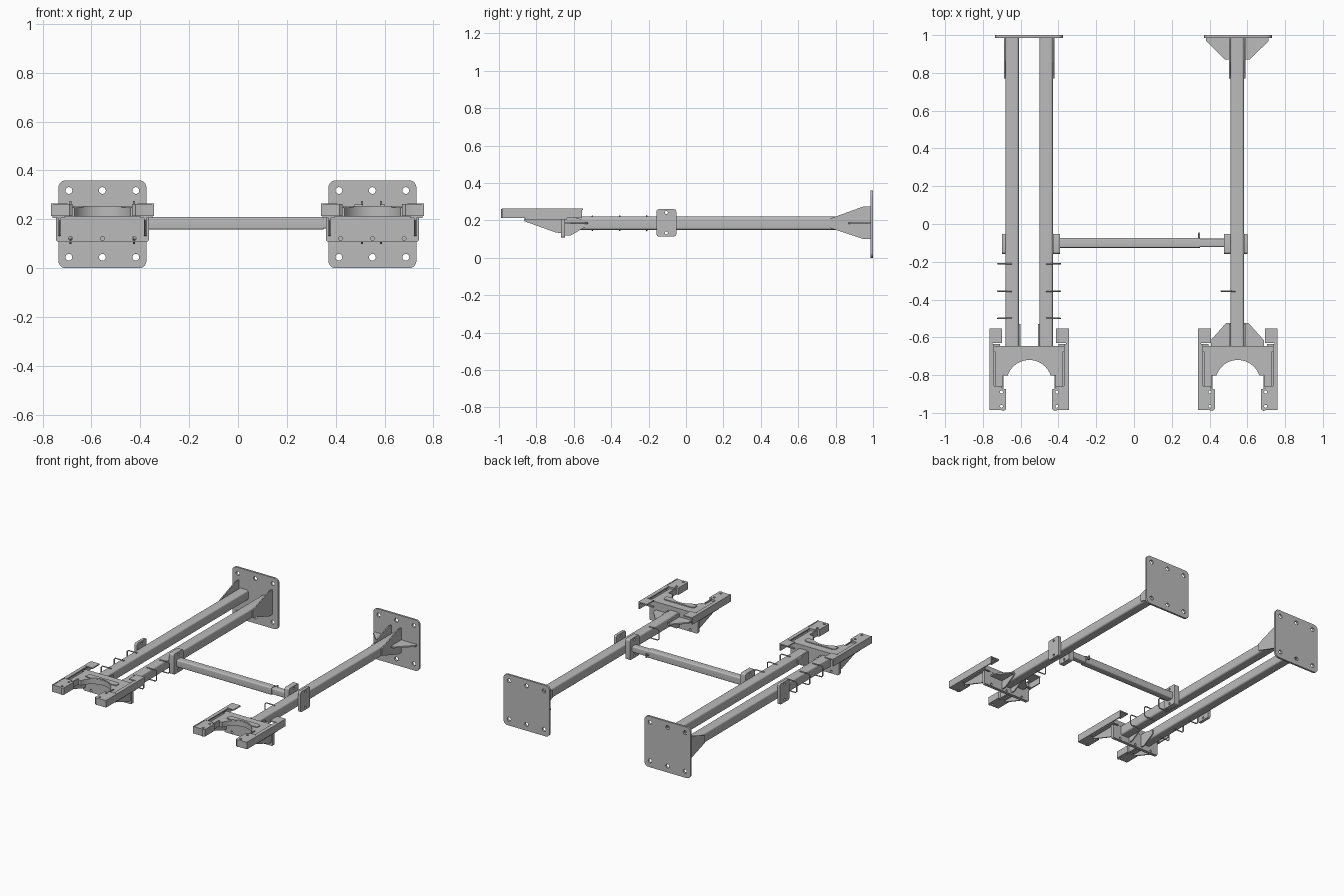
import bpy, bmesh
from math import pi, cos, sin
from mathutils import Matrix

if "Cube" in bpy.data.objects:
    bpy.data.objects.remove(bpy.data.objects["Cube"])

steel = bpy.data.materials.new("grey_steel")
steel.use_nodes = True
steel.diffuse_color = (0.5, 0.5, 0.5, 1)
steel.node_tree.nodes["Principled BSDF"].inputs["Base Color"].default_value = (0.5, 0.5, 0.5, 1)

# Local (u, v, thickness) mapped to world axes
AXES = {
    "x": Matrix(((0, 0, 1, 0), (1, 0, 0, 0), (0, 1, 0, 0), (0, 0, 0, 1))),
    "y": Matrix(((1, 0, 0, 0), (0, 0, 1, 0), (0, 1, 0, 0), (0, 0, 0, 1))),
    "z": Matrix.Identity(4),
}


def add_object(name, data):
    ob = bpy.data.objects.new(name, data)
    bpy.context.collection.objects.link(ob)
    return ob


def arc(cu, cv, r, a0, a1, n):
    return [(cu + r * cos(a0 + (a1 - a0) * i / n), cv + r * sin(a0 + (a1 - a0) * i / n))
            for i in range(n + 1)]


def round_rect(u0, u1, v0, v1, r):
    pts = []
    corners = ((u1 - r, v1 - r), (u0 + r, v1 - r), (u0 + r, v0 + r), (u1 - r, v0 + r))
    for k, (u, v) in enumerate(corners):
        pts += arc(u, v, r, k * pi / 2, (k + 1) * pi / 2, 6)
    return pts


def plate(name, axis, lo, hi, outline, holes=(), hole_r=0.014):
    """Flat profile with round holes, extruded from lo to hi along an axis."""
    curve = bpy.data.curves.new(name, "CURVE")
    curve.dimensions = "2D"
    curve.fill_mode = "BOTH"
    curve.extrude = abs(hi - lo) / 2
    loops = [outline] + [arc(u, v, hole_r, 0, 2 * pi, 16)[:-1] for u, v in holes]
    for pts in loops:
        spline = curve.splines.new("POLY")
        spline.points.add(len(pts) - 1)
        for p, (u, v) in zip(spline.points, pts):
            p.co = (u, v, 0, 1)
        spline.use_cyclic_u = True
    helper = add_object(name + "_profile", curve)
    bpy.context.view_layer.update()
    mesh = bpy.data.meshes.new_from_object(
        helper.evaluated_get(bpy.context.evaluated_depsgraph_get()))
    bpy.data.objects.remove(helper)
    bm = bmesh.new()
    bm.from_mesh(mesh)
    bmesh.ops.transform(bm, verts=bm.verts,
                        matrix=AXES[axis] @ Matrix.Translation((0, 0, (lo + hi) / 2)))
    bmesh.ops.remove_doubles(bm, verts=bm.verts, dist=0.00002)
    bmesh.ops.recalc_face_normals(bm, faces=bm.faces)
    for f in bm.faces:
        f.smooth = False
    bm.to_mesh(mesh)
    bm.free()
    mesh.materials.clear()
    mesh.materials.append(steel)
    return add_object(name, mesh)


def box(name, x, y, z):
    return plate(name, "z", z[0], z[1], [(x[0], y[0]), (x[1], y[0]), (x[1], y[1]), (x[0], y[1])])


def rod(name, pts, r):
    curve = bpy.data.curves.new(name, "CURVE")
    curve.dimensions = "3D"
    curve.bevel_depth = r
    curve.bevel_resolution = 2
    curve.use_fill_caps = True
    spline = curve.splines.new("POLY")
    spline.points.add(len(pts) - 1)
    for p, co in zip(spline.points, pts):
        p.co = (*co, 1)
    curve.materials.append(steel)
    return add_object(name, curve)


def side_name(s):
    return "left" if s > 0 else "right"


def wall_plate(name, cx):
    holes = [(cx + i * 0.137, z) for i in (-1, 0, 1) for z in (0.045, 0.318)]
    plate(name + "_wall_plate", "y", 0.986, 1.0,
          round_rect(cx - 0.18, cx + 0.18, 0, 0.36, 0.03), holes)


def tube(name, x):
    plate(name + "_tube", "y", -0.648, 0.988,
          round_rect(x - 0.035, x + 0.035, 0.15, 0.22, 0.012))


def wall_gusset(name, x):
    plate(name + "_wall_gusset", "x", x - 0.004, x + 0.004,
          [(0.77, 0.16), (0.95, 0.1), (0.988, 0.1), (0.988, 0.275), (0.95, 0.275), (0.77, 0.21)])


def clamp_plate(name, x0, x1):
    plate(name + "_clamp_plate", "x", x0, x1, round_rect(-0.158, -0.052, 0.115, 0.26, 0.012),
          [(-0.105, 0.133), (-0.105, 0.242)], 0.008)


def hook(name, x, y, s):
    rod(name + "_cable_hook", [(x, y, 0.224), (x + s * 0.066, y, 0.224), (x + s * 0.076, y, 0.214),
                               (x + s * 0.076, y, 0.156), (x + s * 0.066, y, 0.146), (x, y, 0.146)], 0.004)


def head(name, cx):
    """Fork-shaped support at the front of an arm."""
    # Saddle body with its half-round cutout
    saddle = [(-0.18, -0.86), (-0.18, -0.675), (-0.19, -0.675), (-0.19, -0.645),
              (0.19, -0.645), (0.19, -0.675), (0.18, -0.675), (0.18, -0.86), (0.14, -0.86), (0.14, -0.8)]
    saddle += arc(0, -0.84, 0.12, pi * 0.1, pi * 0.9, 24) + [(-0.14, -0.8), (-0.14, -0.86)]
    plate(name + "_saddle", "z", 0.212, 0.248, [(cx + u, v) for u, v in saddle])
    rim = [(-0.12, -0.74), (-0.12, -0.71), (-0.105, -0.7), (0.105, -0.7), (0.12, -0.71), (0.12, -0.74)]
    rim += arc(0, -0.84, 0.122, pi * 0.28, pi * 0.72, 16)
    plate(name + "_saddle_rim", "z", 0.247, 0.254, [(cx + u, v) for u, v in rim])
    # Cross plate under the saddle
    plate(name + "_cross_plate", "y", -0.668, -0.646,
          round_rect(cx - 0.19, cx + 0.19, 0.108, 0.213, 0.01),
          [(cx + i * 0.13, 0.122) for i in (-1, 0, 1)], 0.008)
    for s in (-1, 1):
        n = f"{name}_{side_name(s)}"

        def x_span(a, b):
            return sorted((cx + s * a, cx + s * b))
        # Channel rail: side wall, flanges and the wide fork tip
        box(n + "_rail_wall", x_span(0.203, 0.211), (-0.985, -0.555), (0.213, 0.264))
        box(n + "_rail_top", x_span(0.185, 0.205), (-0.86, -0.635), (0.256, 0.264))
        box(n + "_rail_bottom", x_span(0.155, 0.205), (-0.86, -0.635), (0.206, 0.214))
        box(n + "_rail_tab", x_span(0.143, 0.21), (-0.63, -0.552), (0.256, 0.264))
        box(n + "_rail_bridge", x_span(0.195, 0.21), (-0.64, -0.62), (0.256, 0.264))
        tip = [(0.208, -0.985), (0.208, -0.858), (0.145, -0.858), (0.145, -0.87), (0.122, -0.875),
               (0.122, -0.98), (0.135, -0.99), (0.15, -0.985)]
        plate(n + "_fork_tip", "z", 0.213, 0.262, [(cx + s * u, v) for u, v in tip],
              [(cx + s * 0.147, -0.89), (cx + s * 0.147, -0.965)], 0.008)
        box(n + "_inner_guide", x_span(0.135, 0.142), (-0.88, -0.8), (0.215, 0.256))
        # Tapered brace below each rail
        plate(n + "_front_gusset", "x", *x_span(0.171, 0.18),
              [(-0.865, 0.21), (-0.865, 0.196), (-0.7, 0.137), (-0.66, 0.13), (-0.66, 0.21)])


def rear_gusset(name, x):
    plate(name + "_rear_gusset", "x", x - 0.004, x + 0.004,
          [(-0.65, 0.12), (-0.615, 0.12), (-0.53, 0.17), (-0.53, 0.2), (-0.6, 0.215), (-0.65, 0.215)])


# Double arm on the right
RX, LX = -0.555, 0.55
wall_plate("right", RX)
head("right_head", RX)
for s in (-1, 1):
    n = "right_arm_" + ("inner" if s > 0 else "outer")
    x = RX + s * 0.09
    tube(n, x)
    wall_gusset(n, x + s * 0.04)
    rear_gusset(n, x - s * 0.039)
    for y in (-0.21, -0.355, -0.5):
        hook(n, x, y, s)
clamp_plate("right_outer", -0.7, -0.68)
clamp_plate("right_inner", -0.43, -0.392)

# Single arm on the left
TX = 0.547
wall_plate("left", LX)
head("left_head", LX)
tube("left_arm", TX)
hook("left_arm", TX - 0.01, -0.355, -1)
for s in (-1, 1):
    n = "left_arm_" + side_name(s)
    wall_gusset(n, TX + s * 0.039)
    rear_gusset(n, TX + s * 0.039)
    plate(n + "_wall_web", "z", 0.18, 0.19, [(TX + s * u, v) for u, v in (
        (0.03, 0.988), (0.165, 0.988), (0.165, 0.968), (0.065, 0.87), (0.03, 0.87))])
    plate(n + "_head_web", "z", 0.18, 0.19, [(TX + s * u, v) for u, v in (
        (0.03, -0.65), (0.14, -0.65), (0.14, -0.615), (0.06, -0.525), (0.03, -0.525))])
clamp_plate("left_inner", 0.476, 0.512)
clamp_plate("left_outer", 0.582, 0.602)

# Telescoping crossbar with locking screw
plate("crossbar_sleeve", "x", -0.395, 0.35, round_rect(-0.126, -0.074, 0.158, 0.21, 0.008))
plate("crossbar_inner", "x", 0.34, 0.48, round_rect(-0.122, -0.078, 0.162, 0.206, 0.008))
rod("locking_screw", [(0.345, -0.1, 0.184), (0.345, -0.05, 0.184)], 0.005)
rod("locking_handle", [(0.345, -0.05, 0.17), (0.345, -0.05, 0.198)], 0.006)

# Smooth only the round edges
for ob in bpy.data.objects:
    ob.select_set(ob.type == "MESH")
    if ob.type == "MESH":
        bpy.context.view_layer.objects.active = ob
bpy.ops.object.shade_smooth_by_angle(angle=0.5)
